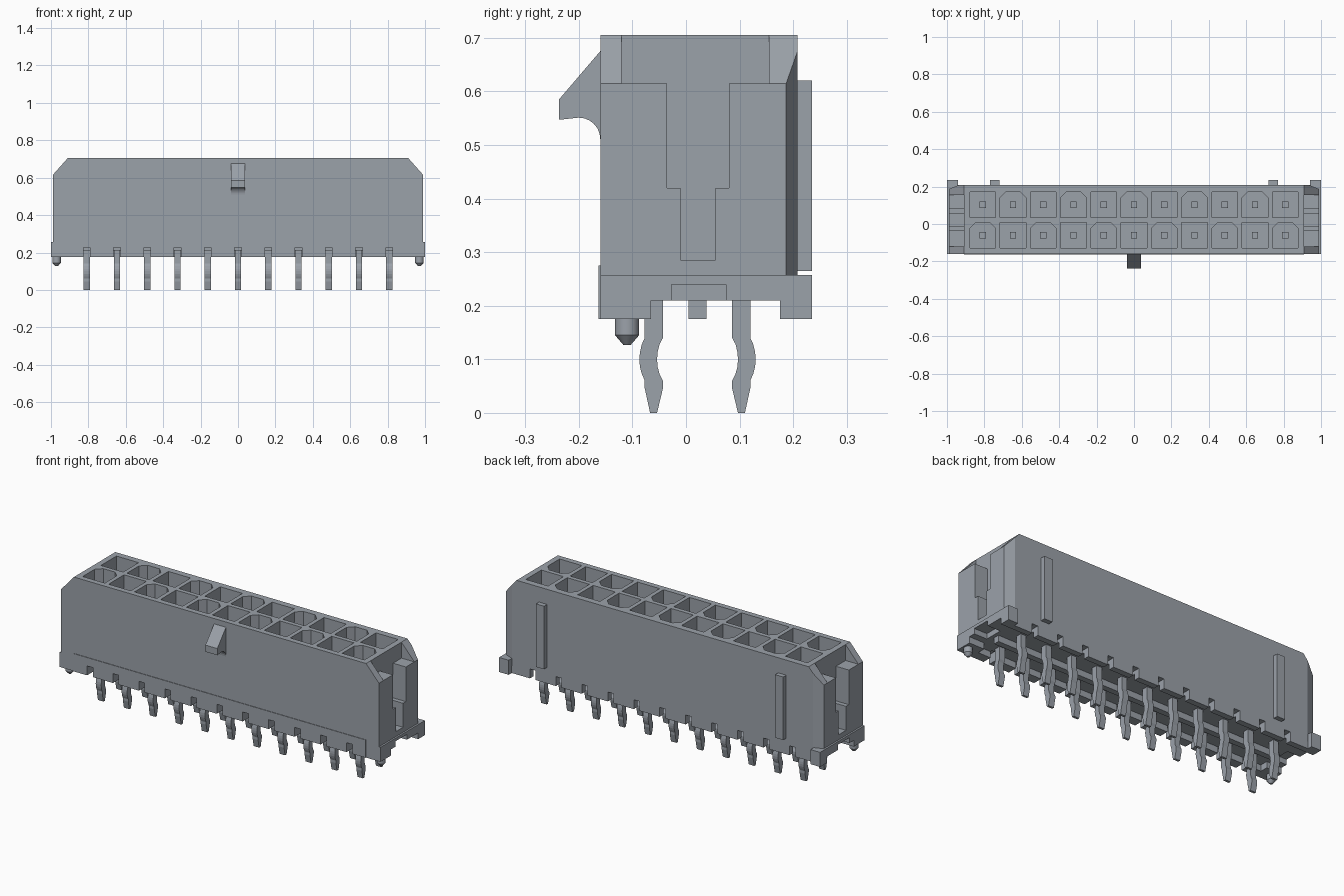
import bpy, bmesh, math

cube = bpy.data.objects.get("Cube")
if cube:
    bpy.data.objects.remove(cube, do_unlink=True)

grey = bpy.data.materials.new("cool_grey")
grey.use_nodes = True
COLOR = (0.33, 0.36, 0.40, 1)
grey.diffuse_color = COLOR
grey.node_tree.nodes["Principled BSDF"].inputs["Base Color"].default_value = COLOR

COLS = [(i - 5) * 0.1617 for i in range(11)]   # contact columns
MID_Y, ROW = 0.0215, 0.0815                    # contact rows: MID_Y -/+ ROW
ROWS = (MID_Y - ROW, MID_Y + ROW)


def add_prism(bm, pts, axis, a, b):
    """Extrude a 2D outline along an axis (x: pts are y,z; y: x,z; z: x,y)."""
    def place(p, t):
        return {"x": (t, *p), "y": (p[0], t, p[1]), "z": (*p, t)}[axis]
    lo = [bm.verts.new(place(p, a)) for p in pts]
    hi = [bm.verts.new(place(p, b)) for p in pts]
    n = len(pts)
    bm.faces.new(lo[::-1])
    bm.faces.new(hi)
    for i in range(n):
        j = (i + 1) % n
        bm.faces.new((lo[i], lo[j], hi[j], hi[i]))


def make(name, prisms):
    bm = bmesh.new()
    for p in prisms:
        add_prism(bm, *p)
    bmesh.ops.recalc_face_normals(bm, faces=bm.faces)
    me = bpy.data.meshes.new(name)
    bm.to_mesh(me)
    bm.free()
    me.materials.append(grey)
    ob = bpy.data.objects.new(name, me)
    bpy.context.collection.objects.link(ob)
    return ob


def box(x0, x1, y0, y1, z0, z1):
    return ([(x0, y0), (x1, y0), (x1, y1), (x0, y1)], "z", z0, z1)


def both(x0, x1, *rest):
    """The same box at both ends."""
    return [box(x0, x1, *rest), box(-x1, -x0, *rest)]


def cut(ob, prisms):
    tool = make("cutter", prisms)
    tool.hide_render = True
    mod = ob.modifiers.new("cut", "BOOLEAN")
    mod.operation, mod.solver, mod.object = "DIFFERENCE", "EXACT", tool
    bpy.context.view_layer.objects.active = ob
    bpy.ops.object.modifier_apply(modifier=mod.name)
    bpy.data.objects.remove(tool, do_unlink=True)


# Housing with chamfered rear corners
half = [(0.99, -0.16), (0.99, 0.187), (0.937, 0.208)]
outline = half + [(-x, y) for x, y in reversed(half)]
housing = make("housing", [(outline, "z", 0.21, 0.705)])

# Sloped end corners, lowered end ledges, stepped key slots, end notches
cut(housing, [([(s * 0.91, 0.705), (s * 0.99, 0.615), (s * 1.07, 0.525),
                (s * 1.07, 0.75), (s * 0.87, 0.75)], "y", -0.3, 0.3) for s in (1, -1)])
cut(housing, both(0.91, 1.1, -0.12, 0.155, 0.615, 0.8))
cut(housing, both(0.91, 1.1, -0.035, 0.08, 0.42, 0.7))
cut(housing, both(0.91, 1.1, -0.01, 0.055, 0.285, 0.5))
end_notch = both(0.92, 1.1, -0.027, 0.075, 0.1, 0.24)
cut(housing, end_notch)

# Contact cavities: plain and two-corner-chamfered pockets alternate
cavities = []
R, C = 0.069, 0.032
for i, x in enumerate(COLS):
    for r, y in enumerate(ROWS):
        if (i + r) % 2 == 0:
            shape = [(-R, -R), (R, -R), (R, R - C), (R - C, R), (C - R, R), (-R, R - C)]
        else:
            shape = [(-R, -R), (R, -R), (R, R), (-R, R)]
        cavities.append(([(x + u, y + v) for u, v in shape], "z", 0.3, 0.8))
cut(housing, cavities)

# Lower skirt walls, notched at every contact
front_wall = make("front_skirt", [box(-0.91, 0.91, -0.163, -0.11, 0.175, 0.275)])
back_wall = make("back_skirt", [box(-0.95, 0.95, 0.175, 0.208, 0.175, 0.215)])
front_notch = [box(x - 0.018, x + 0.018, -0.3, -0.1, 0.1, 0.228) for x in COLS]
back_notch = [box(x - 0.018, x + 0.018, 0.165, 0.3, 0.1, 0.228) for x in COLS]
for ob in (housing, front_wall):
    cut(ob, front_notch)
for ob in (housing, back_wall):
    cut(ob, back_notch)
make("centre_rib", [box(-0.9, 0.9, 0.005, 0.038, 0.175, 0.215)])

# End flanges with front feet and rear corner blocks
flange = make("end_flanges", both(0.94, 1.0, -0.16, 0.208, 0.21, 0.257))
cut(flange, end_notch)
make("front_feet", both(0.905, 1.0, -0.16, -0.065, 0.175, 0.212))
make("rear_feet", both(0.94, 1.0, 0.175, 0.235, 0.175, 0.257))

# Rear ribs
make("rear_ribs", both(0.72, 0.77, 0.2, 0.235, 0.265, 0.62))

# Front latch ramp with a hooked underside
hook = [(-0.15, 0.687), (-0.16, 0.675), (-0.237, 0.585), (-0.237, 0.547), (-0.2, 0.551)]
hook += [(-0.2 + 0.04 * math.sin(a), 0.511 + 0.04 * math.cos(a))
         for a in (math.radians(d) for d in range(15, 91, 15))]
hook += [(-0.15, 0.511)]
make("latch", [(hook, "x", -0.037, 0.037)])

# Contacts: bowed tail below, square post inside the cavity
TAIL = [(0.0645, 0.26), (0.0645, 0.14), (0.071, 0.128), (0.0745, 0.113), (0.0755, 0.1),
        (0.0745, 0.086), (0.071, 0.073), (0.0645, 0.06), (0.0645, 0.046), (0.0755, 0),
        (0.0885, 0), (0.0985, 0.046), (0.0985, 0.06), (0.104, 0.073), (0.1075, 0.086),
        (0.1085, 0.1), (0.1075, 0.113), (0.104, 0.128), (0.0985, 0.14), (0.0985, 0.26)]
for label, s in (("front", -1), ("rear", 1)):
    y = MID_Y + s * ROW
    pin = make(label + "_contact", [
        ([(MID_Y + s * u, z) for u, z in TAIL], "x", -0.017, 0.017),
        box(-0.017, 0.017, y - 0.017, y + 0.017, 0.26, 0.55)])
    for k, x in enumerate(COLS):
        ob = pin if k == 0 else bpy.data.objects.new(label + "_contact", pin.data)
        if k:
            bpy.context.collection.objects.link(ob)
        ob.location.x = x

# Locating pegs with tapered tips
for s in (-1, 1):
    bm = bmesh.new()
    for r0, r1, z0, z1 in ((0.0225, 0.0225, 0.145, 0.18), (0.007, 0.0225, 0.127, 0.145)):
        res = bmesh.ops.create_cone(bm, cap_ends=True, segments=24,
                                    radius1=r0, radius2=r1, depth=z1 - z0)
        bmesh.ops.translate(bm, verts=res["verts"], vec=(s * 0.97, -0.11, (z0 + z1) / 2))
    me = bpy.data.meshes.new("locating_peg")
    bm.to_mesh(me)
    bm.free()
    me.materials.append(grey)
    peg = bpy.data.objects.new("locating_peg", me)
    bpy.context.collection.objects.link(peg)
    bpy.ops.object.select_all(action="DESELECT")
    peg.select_set(True)
    bpy.context.view_layer.objects.active = peg
    bpy.ops.object.shade_smooth_by_angle(angle=math.radians(30))
